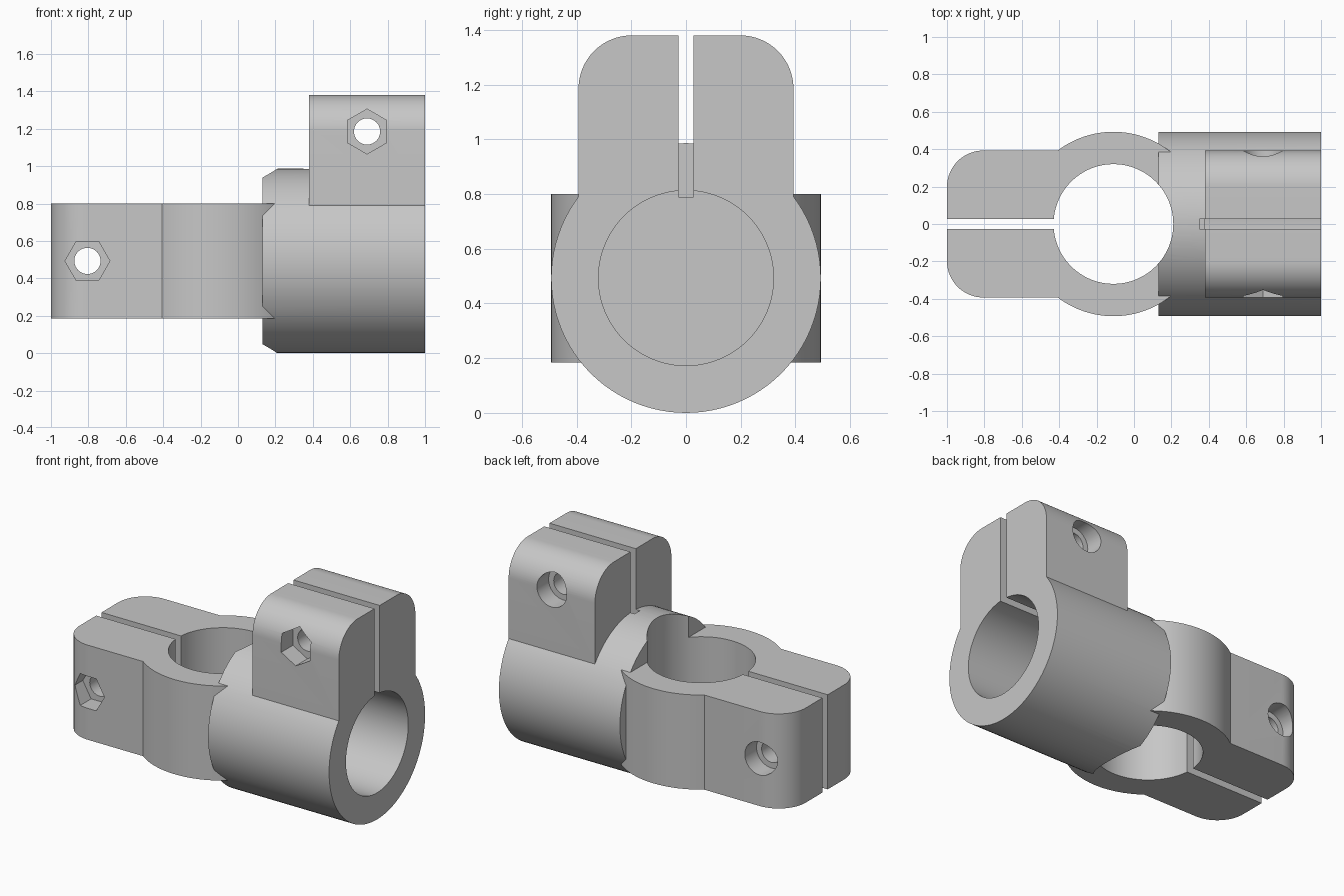
import bpy, bmesh, math

# Remove the default object
cube = bpy.data.objects.get("Cube")
if cube:
    bpy.data.objects.remove(cube, do_unlink=True)

grey = bpy.data.materials.new("plain grey")
grey.use_nodes = True
COLOUR = (0.57, 0.57, 0.57, 1.0)
grey.diffuse_color = COLOUR
grey.node_tree.nodes["Principled BSDF"].inputs["Base Color"].default_value = COLOUR

R_OUT, R_BORE = 0.493, 0.32      # clamp tube radii
AXIS_Z = 0.493                   # height of the horizontal tube axis
RING_X = -0.11                   # centre of the vertical ring
LUG_HALF, LUG_ROUND = 0.393, 0.195
SLOT = 0.027                     # half width of the clamping slots


def prism(name, outline, axis, lo, hi):
    """Extrude a 2D outline along an axis from lo to hi."""
    place = {"x": lambda u, v, w: (w, u, v),
             "y": lambda u, v, w: (u, w, v),
             "z": lambda u, v, w: (u, v, w)}[axis]
    bm = bmesh.new()
    ends = [[bm.verts.new(place(u, v, w)) for u, v in outline] for w in (lo, hi)]
    bm.faces.new(ends[0])
    bm.faces.new(ends[1])
    n = len(outline)
    for i in range(n):
        j = (i + 1) % n
        bm.faces.new((ends[0][i], ends[0][j], ends[1][j], ends[1][i]))
    bmesh.ops.recalc_face_normals(bm, faces=bm.faces)
    mesh = bpy.data.meshes.new(name)
    bm.to_mesh(mesh)
    bm.free()
    mesh.materials.append(grey)
    obj = bpy.data.objects.new(name, mesh)
    bpy.context.collection.objects.link(obj)
    return obj


def circle(cu, cv, r, n=96, turn=0.0):
    return [(cu + r * math.cos(turn + math.tau * i / n),
             cv + r * math.sin(turn + math.tau * i / n)) for i in range(n)]


def box(u0, u1, v0, v1):
    return [(u0, v0), (u1, v0), (u1, v1), (u0, v1)]


def lug_outline(base, tip, steps=20):
    """Tongue with two rounded corners at its tip."""
    c = LUG_HALF - LUG_ROUND
    arc = [(c + LUG_ROUND * math.cos(a), tip - LUG_ROUND + LUG_ROUND * math.sin(a))
           for a in (math.pi / 2 * i / steps for i in range(steps + 1))]
    right = [(LUG_HALF, base)] + arc
    return right + [(-u, v) for u, v in reversed(right)]


def combine(target, tool, operation):
    tool.hide_render = True
    mod = target.modifiers.new(operation.title(), "BOOLEAN")
    mod.operation = operation
    mod.solver = "EXACT"
    mod.object = tool
    bpy.context.view_layer.objects.active = target
    bpy.ops.object.modifier_apply(modifier=mod.name)
    bpy.data.objects.remove(tool, do_unlink=True)


# Solid bodies: horizontal tube, vertical ring and their clamping lugs
body = prism("double_pipe_clamp", circle(0, AXIS_Z, R_OUT), "x", 0.13, 1.0)
side_lug = [(-v, u) for u, v in lug_outline(0.11, 1.0)]
for part in (
    prism("top_lug", lug_outline(0.5, 1.38), "x", 0.38, 1.0),
    prism("ring", circle(RING_X, 0, R_OUT), "z", 0.185, 0.80),
    prism("side_lug", side_lug, "z", 0.185, 0.80),
):
    combine(body, part, "UNION")

# Pipe bores and clamping slots
cutters = [
    prism("ring_bore", circle(RING_X, 0, R_BORE), "z", -0.2, 1.2),
    prism("tube_bore", circle(0, AXIS_Z, R_BORE), "x", 0.38, 1.2),
    prism("top_slot", box(-SLOT, SLOT, 0.79, 1.5), "x", 0.35, 1.2),
    prism("side_slot", box(-1.2, RING_X - 0.1, -SLOT, SLOT), "z", 0.0, 1.0),
]

# Bolt holes, each with a hexagonal nut pocket in front and a round recess behind
DEPTH = 0.12
for x, z, turn in ((-0.805, 0.493, 0.0), (0.69, 1.185, math.pi / 6)):
    cutters += [
        prism("bolt_hole", circle(x, z, 0.07, 48), "y", -0.6, 0.6),
        prism("nut_pocket", circle(x, z, 0.12, 6, turn), "y", -0.6, -LUG_HALF + DEPTH),
        prism("bolt_head_recess", circle(x, z, 0.107, 48), "y", LUG_HALF - DEPTH, 0.6),
    ]
for cutter in cutters:
    combine(body, cutter, "DIFFERENCE")

# Smooth round walls, crisp edges
bpy.ops.object.select_all(action="DESELECT")
body.select_set(True)
bpy.context.view_layer.objects.active = body
bpy.ops.object.shade_smooth_by_angle(angle=math.radians(25))
